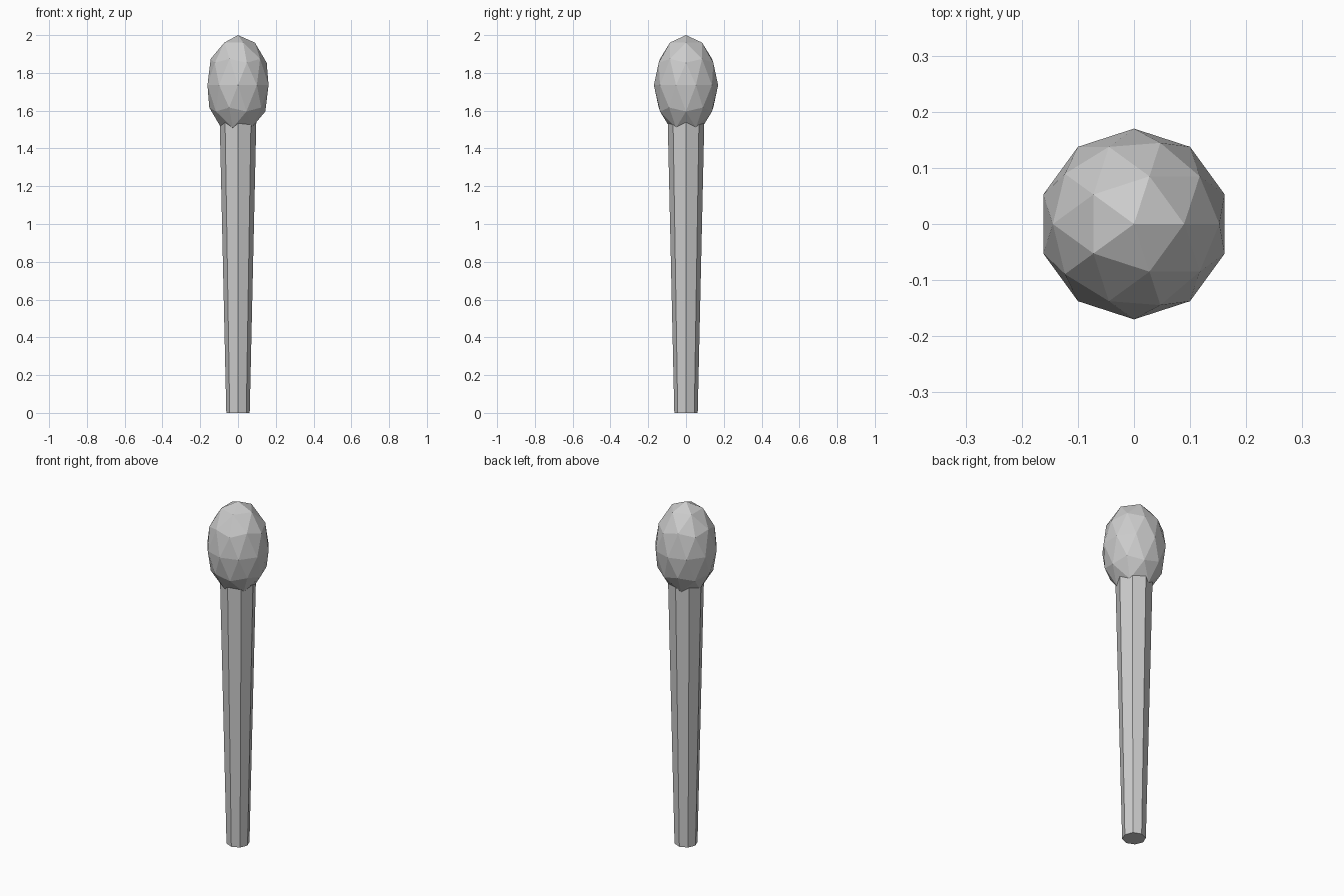
import bpy

if "Cube" in bpy.data.objects:
    bpy.data.objects.remove(bpy.data.objects["Cube"])

# Tapered eight-sided handle, wider at the top
HANDLE_TOP = 1.55
bpy.ops.mesh.primitive_cone_add(vertices=8, radius1=0.062, radius2=0.097,
                                depth=HANDLE_TOP, location=(0, 0, HANDLE_TOP / 2))
bpy.context.object.name = "handle"

# Faceted egg-shaped head sunk onto the handle
bpy.ops.mesh.primitive_ico_sphere_add(subdivisions=2, radius=1, location=(0, 0, 1.735))
head = bpy.context.object
head.name = "head"
head.scale = (0.17, 0.17, 0.265)
bpy.ops.object.transform_apply(location=False, rotation=False, scale=True)
